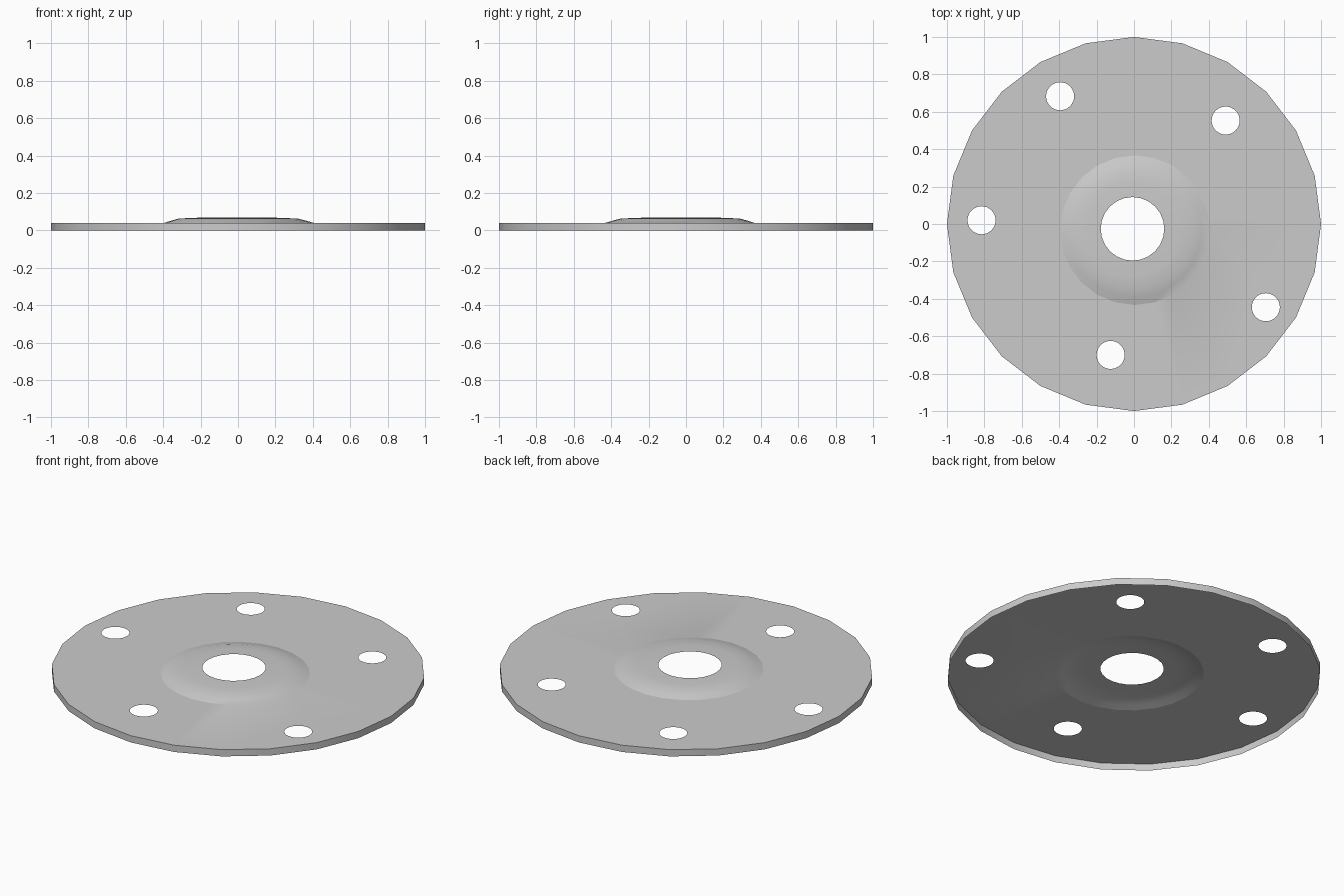
import bpy, bmesh
from math import sin, cos, tau, radians
from mathutils import Vector

if "Cube" in bpy.data.objects:
    bpy.data.objects.remove(bpy.data.objects["Cube"])

TOP = 0.04
HOLE_R = 0.075
BOLT_HOLES = [(-0.395, 0.683), (0.49, 0.553), (-0.815, 0.02),
              (0.705, -0.445), (-0.125, -0.70)]
# dome rings: radius, height
DOME = [(0.40, 0.04), (0.36, 0.052), (0.32, 0.0625), (0.25, 0.0665), (0.17, 0.0685)]
DOME_C, BORE_C = Vector((0.005, -0.033, 0)), Vector((-0.008, -0.026, 0))
SIDES = 24

bm = bmesh.new()


def ring(centre, radius, count, z):
    return [bm.verts.new((centre[0] + radius * cos(tau * i / count),
                          centre[1] + radius * sin(tau * i / count), z))
            for i in range(count)]


def loop_edges(verts):
    return [bm.edges.new((v, verts[(i + 1) % len(verts)])) for i, v in enumerate(verts)]


def bridge(a, b):
    for i in range(len(a)):
        j = (i + 1) % len(a)
        bm.faces.new((a[i], a[j], b[j], b[i]))


# flat top sheet with bolt holes, open in the middle for the dome
rim = ring((0, 0), 1.0, SIDES, TOP)
edges = loop_edges(rim)
for c in BOLT_HOLES:
    edges += loop_edges(ring(c, HOLE_R, 32, TOP))
rings = []
for r, z in DOME:
    t = (DOME[0][0] - r) / (DOME[0][0] - DOME[-1][0])
    rings.append(ring(DOME_C.lerp(BORE_C, t), r, SIDES, z))
edges += loop_edges(rings[0])
bmesh.ops.triangle_fill(bm, use_beauty=True, use_dissolve=False,
                        edges=edges, normal=(0, 0, 1))

# raised dome around the bore
for a, b in zip(rings, rings[1:]):
    bridge(a, b)

# rim skirt, open underneath
bridge(ring((0, 0), 1.0, SIDES, 0.0), rim)
bmesh.ops.recalc_face_normals(bm, faces=bm.faces[:])
if sum(f.normal.z * f.calc_area() for f in bm.faces) < 0:
    bmesh.ops.reverse_faces(bm, faces=bm.faces[:])

mesh = bpy.data.meshes.new("domed_disc")
bm.to_mesh(mesh)
bm.free()
disc = bpy.data.objects.new("domed_disc", mesh)
bpy.context.collection.objects.link(disc)
bpy.context.view_layer.objects.active = disc
disc.select_set(True)
bpy.ops.object.shade_smooth_by_angle(angle=radians(16))
